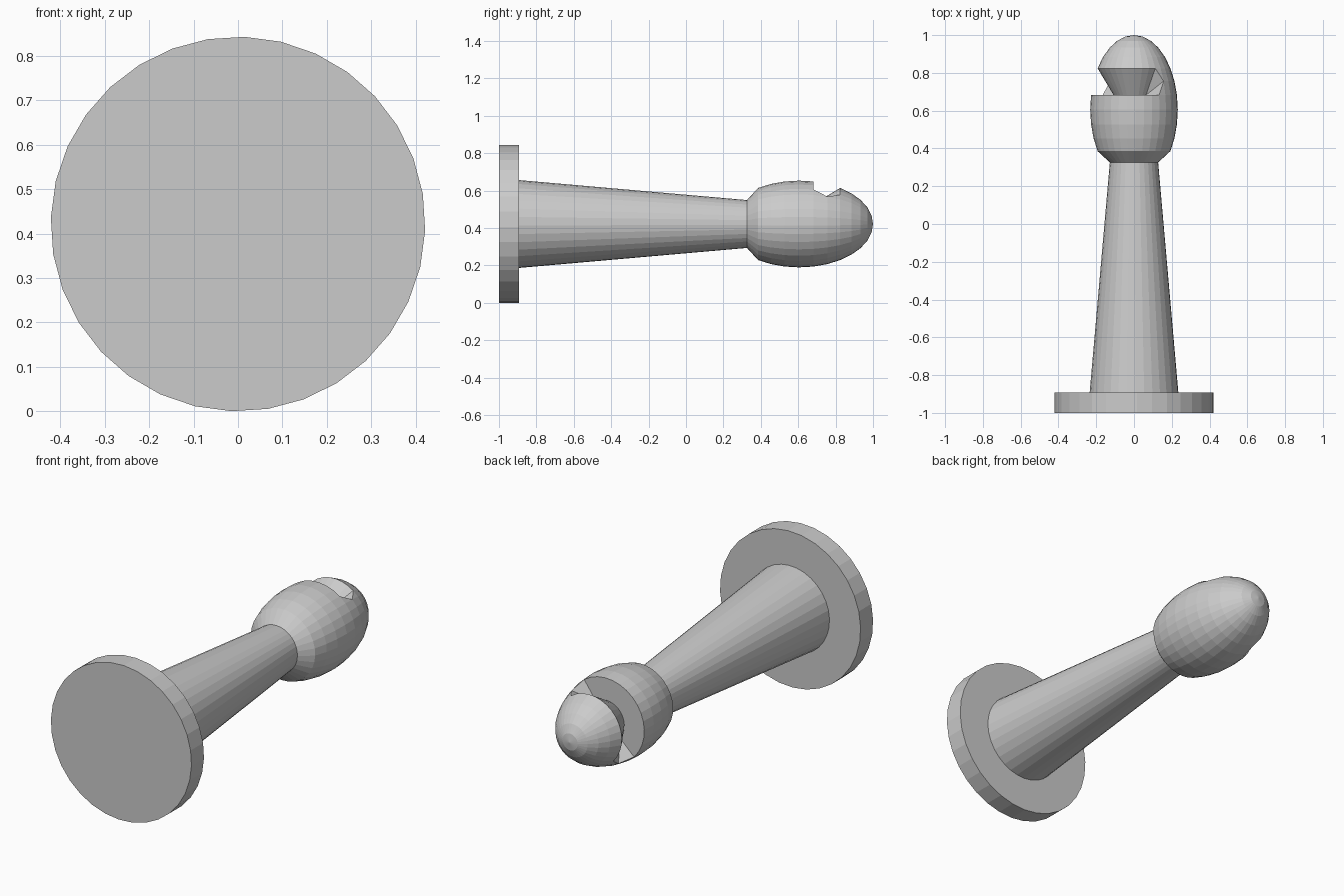
import bpy, bmesh
from math import sin, cos, radians

if "Cube" in bpy.data.objects:
    bpy.data.objects.remove(bpy.data.objects["Cube"])

N = 32                      # sides around the axis
AXIS_Z = 0.4215             # height of the lying piece's axis


def point(k, y, r):
    a = radians(k * 360 / N - 2)
    return (r * cos(a), y, AXIS_Z + r * sin(a))


def finish(name, bm):
    bmesh.ops.recalc_face_normals(bm, faces=bm.faces)
    mesh = bpy.data.meshes.new(name)
    bm.to_mesh(mesh)
    bm.free()
    obj = bpy.data.objects.new(name, mesh)
    bpy.context.collection.objects.link(obj)


def frustum(name, y0, r0, y1, r1):
    bm = bmesh.new()
    a = [bm.verts.new(point(k, y0, r0)) for k in range(N)]
    b = [bm.verts.new(point(k, y1, r1)) for k in range(N)]
    for k in range(N):
        n = (k + 1) % N
        bm.faces.new((a[k], a[n], b[n], b[k]))
    bm.faces.new(a)
    bm.faces.new(b)
    finish(name, bm)


# base disc and tapered stem
frustum("base", -1.0, 0.4215, -0.893, 0.4215)
frustum("stem", -0.893, 0.235, 0.326, 0.128)

# egg-shaped head: ellipsoid rings, the lowest one pinched to the stem
CENTRE, LONG, WIDE = 0.605, 0.395, 0.232
profile = [(CENTRE + LONG * sin(radians(11.25 * i)),
            WIDE * cos(radians(11.25 * i))) for i in range(-4, 8)]
profile[0] = (0.326, 0.128)

# slot: part of one ring is pushed inwards, level with the ring below
SLOT, FIRST, LAST = 6, 5, 20
bm = bmesh.new()
rings = []
for j, (y, r) in enumerate(profile):
    ring = []
    for k in range(N):
        pushed = j == SLOT and FIRST <= k <= LAST
        ring.append(bm.verts.new(point(k, profile[SLOT - 1][0], 0.108) if pushed
                                 else point(k, y, r)))
    rings.append(ring)

for j in range(len(rings) - 1):
    for k in range(N):
        n = (k + 1) % N
        a, b, c, d = rings[j][k], rings[j][n], rings[j + 1][n], rings[j + 1][k]
        if j in (SLOT - 1, SLOT) and k in (FIRST - 1, LAST):
            # slot ends are split so the outer skin stays in place
            if (j == SLOT - 1) == (k == FIRST - 1):
                bm.faces.new((a, b, d))
                bm.faces.new((b, c, d))
            else:
                bm.faces.new((a, b, c))
                bm.faces.new((a, c, d))
        else:
            bm.faces.new((a, b, c, d))

# head tip and underside
tip = bm.verts.new((0, 1.0, AXIS_Z))
for k in range(N):
    bm.faces.new((rings[-1][k], rings[-1][(k + 1) % N], tip))
bm.faces.new(rings[0])
finish("slotted_head", bm)
